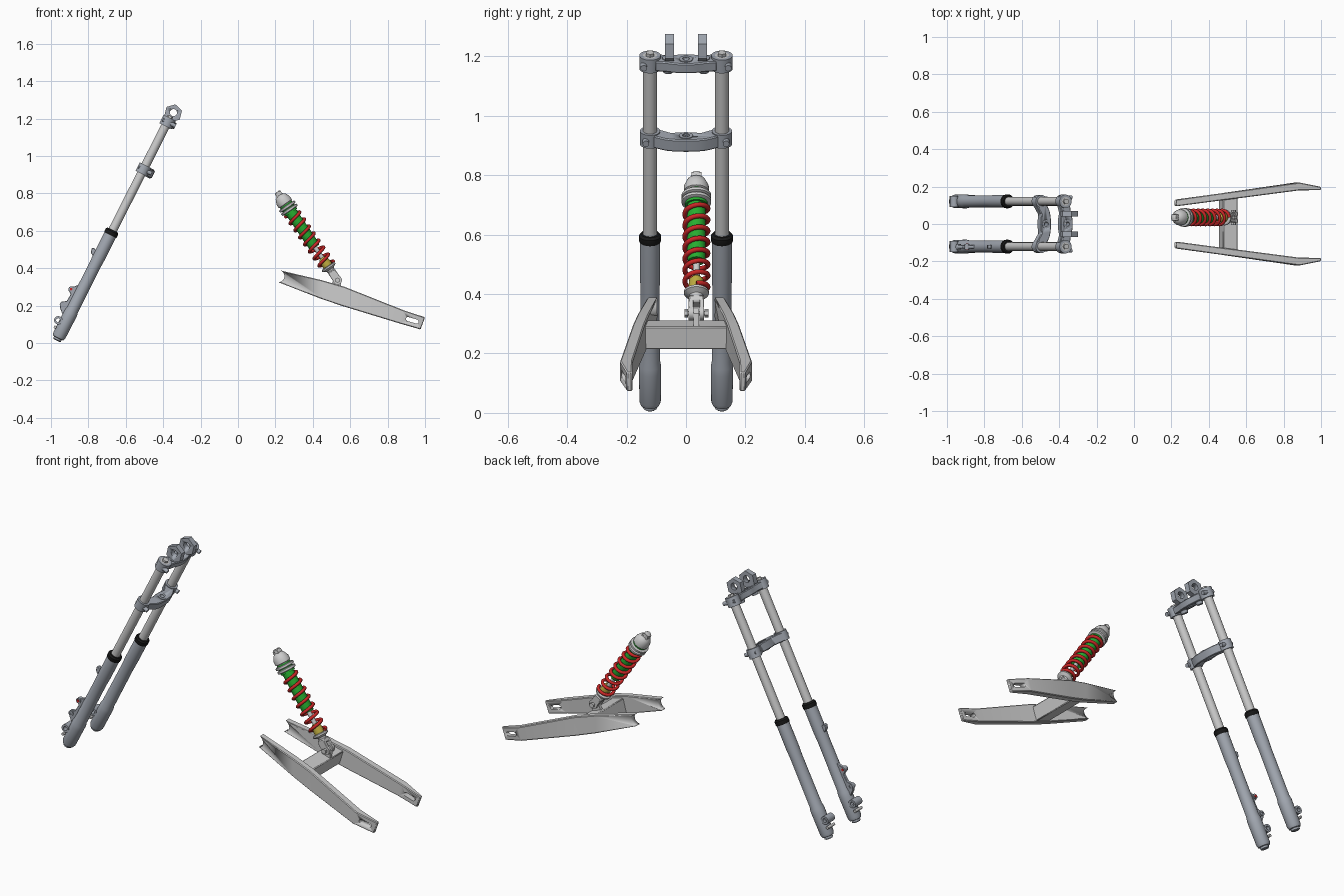
import bpy, bmesh
from math import sin, cos, pi, radians
from mathutils import Matrix, Vector

if "Cube" in bpy.data.objects:
    bpy.data.objects.remove(bpy.data.objects["Cube"])

I4 = Matrix.Identity(4)


def frame(origin, axis):
    """Local frame with z along axis and y kept as world y."""
    z = Vector(axis).normalized()
    y = Vector((0, 1, 0))
    return Matrix.Translation(origin) @ Matrix((y.cross(z), y, z)).transposed().to_4x4()


def material(name, col):
    m = bpy.data.materials.new(name)
    m.diffuse_color = (*col, 1)
    m.use_nodes = True
    m.node_tree.nodes["Principled BSDF"].inputs["Base Color"].default_value = m.diffuse_color
    return m


RED = material("red", (0.6, 0.02, 0.02))
GREEN = material("green", (0.02, 0.42, 0.03))
BLACK = material("black", (0.01, 0.01, 0.01))
YELLOW = material("yellow", (0.5, 0.4, 0.05))
ALLOY = material("blue_grey_alloy", (0.36, 0.39, 0.44))


def finish(name, bm, m, mat=None, bevel=0):
    bmesh.ops.recalc_face_normals(bm, faces=bm.faces)
    me = bpy.data.meshes.new(name)
    bm.to_mesh(me)
    bm.free()
    me.transform(m)
    for p in me.polygons:
        p.use_smooth = True
    me.set_sharp_from_angle(angle=radians(32))
    ob = bpy.data.objects.new(name, me)
    bpy.context.collection.objects.link(ob)
    if mat:
        me.materials.append(mat)
    if bevel:
        b = ob.modifiers.new("bevel", 'BEVEL')
        b.width, b.segments, b.limit_method = bevel, 1, 'ANGLE'
    return ob


def lathe(name, prof, m, mat=None, n=32, closed=False):
    """Turn a (radius, height) profile about local z."""
    bm = bmesh.new()
    rings = [[bm.verts.new((r * cos(2 * pi * i / n), r * sin(2 * pi * i / n), z))
              for i in range(n)] for r, z in prof]
    pairs = list(zip(rings, rings[1:]))
    if closed:
        pairs.append((rings[-1], rings[0]))
    else:
        bm.faces.new(rings[0])
        bm.faces.new(rings[-1])
    for a, b in pairs:
        for i in range(n):
            j = (i + 1) % n
            bm.faces.new((a[i], a[j], b[j], b[i]))
    return finish(name, bm, m, mat)


def prism(name, pts, z0, z1, m, mat=None, bevel=0):
    """Extrude an (x, y) outline along local z."""
    bm = bmesh.new()
    f = bm.faces.new([bm.verts.new((x, y, z0)) for x, y in pts])
    top = bmesh.ops.extrude_face_region(bm, geom=[f])['geom']
    bmesh.ops.translate(bm, vec=(0, 0, z1 - z0),
                        verts=[v for v in top if isinstance(v, bmesh.types.BMVert)])
    return finish(name, bm, m, mat, bevel)


def at(m, x, y, z, ry=0, rx=0):
    return m @ Matrix.Translation((x, y, z)) @ Matrix.Rotation(ry, 4, 'Y') @ Matrix.Rotation(rx, 4, 'X')


def ring(ro, ri, h):
    return [(ro, -h), (ro, h), (ri, h), (ri, -h)]


def cut(ob, cutter):
    cutter.hide_render = True
    cutter.hide_viewport = True
    b = ob.modifiers.new("cut", 'BOOLEAN')
    b.operation, b.object, b.solver = 'DIFFERENCE', cutter, 'EXACT'


# ---------- front fork ----------
F = frame((-0.969, 0, 0.013), (0.452, 0, 0.892))
side = radians(-90)      # turns local z to world y
for s, tag in ((-1, "right"), (1, "left")):
    L = at(F, 0, s * 0.121, 0)
    lathe(f"fork_lower_leg_{tag}",
          [(0.018, 0), (0.023, 0.004), (0.023, 0.014), (0.031, 0.016), (0.036, 0.03), (0.037, 0.14),
           (0.037, 0.165), (0.033, 0.185), (0.032, 0.45), (0.034, 0.5), (0.034, 0.635)], L, ALLOY)
    lathe(f"fork_seal_{tag}", [(0.035, 0.632), (0.037, 0.636), (0.037, 0.654), (0.031, 0.662)], L, BLACK)
    lathe(f"fork_upper_tube_{tag}", [(0.0235, 0.62), (0.0235, 1.335)], L)
    lathe(f"fork_cap_{tag}", [(0.016, 1.334), (0.016, 1.346)], L, n=6)
    # axle carrier on the leading side
    lathe(f"axle_lug_{tag}", ring(0.022, 0.011, 0.03), at(L, -0.042, 0, 0.1, 0, side), ALLOY, 24, True)
    lathe(f"axle_pinch_bolt_{tag}", [(0.008, -0.03), (0.008, 0.03)], at(L, -0.04, 0, 0.06, 0, side), None, 12)
    # clamp bosses of the two yokes
    lathe(f"upper_clamp_boss_{tag}", ring(0.036, 0.0235, 0.025), at(L, 0, 0, 1.31), ALLOY, 32, True)
    lathe(f"lower_clamp_boss_{tag}", ring(0.034, 0.0235, 0.025), at(L, 0, 0, 1.025), ALLOY, 32, True)
    for lz, y in ((1.31, 0.142), (1.025, 0.135)):
        lathe(f"clamp_pinch_bolt_{tag}", [(0.011, -0.036), (0.011, 0.04)],
              at(F, 0.008, s * y, lz, pi / 2), ALLOY, 16)
    # handlebar clamp with post
    bar = lathe(f"handlebar_clamp_{tag}", [(0.049, -0.015), (0.049, 0.015)],
                at(F, 0.006, s * 0.055, 1.365, 0.3, side), ALLOY, 6)
    cut(bar, lathe("bar_hole_cutter", [(0.019, -0.05), (0.019, 0.05)],
                   at(F, 0.006, s * 0.055, 1.369, 0, side), None, 24))
    lathe(f"handlebar_post_{tag}", [(0.016, 1.275), (0.02, 1.285), (0.02, 1.33)],
          at(F, 0.006, s * 0.06, 0), ALLOY, 20)

# brake and guard brackets on the right leg
B = at(F, 0, -0.121, 0, 0, radians(90))     # outline x, z
prism("brake_bracket", [(-0.025, 0.13), (-0.06, 0.16), (-0.074, 0.18), (-0.072, 0.197), (-0.048, 0.212),
                        (-0.045, 0.255), (-0.066, 0.268), (-0.068, 0.288), (-0.05, 0.297), (-0.02, 0.33)],
      -0.009, 0.009, B, ALLOY, 0.002)
for lx, lz in ((-0.06, 0.186), (-0.056, 0.28)):
    lathe("brake_bracket_boss", ring(0.014, 0.007, 0.014), at(F, lx, -0.121, lz, 0, side), ALLOY, 20, True)
lathe("red_reflector", [(0.007, -0.017), (0.007, 0.017)], at(F, -0.056, -0.121, 0.28, 0, side), RED, 16)
prism("hose_guide", [(-0.025, 0.485), (-0.05, 0.502), (-0.056, 0.525), (-0.046, 0.532), (-0.025, 0.522)],
      -0.01, 0.01, B, ALLOY, 0.002)


def yoke(name, half, z0, z1, stem_x):
    """Symmetric plate with a steering stem hole and collar."""
    ob = prism(name, half + [(x, -y) for x, y in reversed(half)], z0, z1, F, ALLOY, 0.004)
    stem = at(F, stem_x, 0, (z0 + z1) / 2)
    cut(ob, lathe(name + "_stem_cutter", [(0.012, -0.1), (0.012, 0.1)], stem, None, 24))
    lathe(name + "_stem_collar", ring(0.023, 0.012, (z1 - z0) / 2 + 0.003), stem, ALLOY, 24, True)


yoke("upper_yoke", [(-0.026, 0.02), (-0.018, 0.06), (-0.03, 0.1), (0.032, 0.105),
                    (0.036, 0.07), (0.044, 0.04), (0.048, 0.02)], 1.29, 1.327, 0.014)
yoke("lower_yoke", [(0.0, 0.02), (0.004, 0.05), (-0.03, 0.105), (0.028, 0.115),
                    (0.052, 0.07), (0.058, 0.045), (0.06, 0.02)], 1.0, 1.046, 0.03)

# ---------- rear shock (local z runs down the shock) ----------
S = frame((0.222, 0.035, 0.79), (0.563, 0, -0.826))
lathe("shock_top_mount", [(0.010, -0.022), (0.017, -0.018), (0.018, 0.0), (0.03, 0.008), (0.036, 0.02),
                          (0.042, 0.034), (0.042, 0.055), (0.036, 0.058), (0.036, 0.066)], S)
lathe("shock_top_eye", ring(0.018, 0.009, 0.017), at(S, 0, 0, -0.004, 0, side), None, 24, True)
for i, z in enumerate((0.074, 0.094)):
    lathe(f"preload_collar_{i + 1}", [(0.044, z - 0.008), (0.05, z - 0.005), (0.05, z + 0.005), (0.044, z + 0.008)], S)
lathe("preload_thread", [(0.038, 0.06), (0.038, 0.112)], S, GREEN)
lathe("shock_body", [(0.031, 0.1), (0.031, 0.325), (0.027, 0.338)], S, GREEN)
lathe("shock_rod", [(0.012, 0.33), (0.012, 0.49)], S)
lathe("bump_stop", [(0.016, 0.405), (0.024, 0.415), (0.027, 0.445), (0.027, 0.46)], S, YELLOW)
lathe("spring_seat", [(0.036, 0.458), (0.042, 0.462), (0.042, 0.47), (0.024, 0.48), (0.018, 0.5)], S)

# coil spring
cu = bpy.data.curves.new("shock_spring", 'CURVE')
cu.dimensions = '3D'
cu.bevel_depth, cu.bevel_resolution, cu.use_fill_caps = 0.0085, 3, True
turns, step = 7.5, 24
n = int(turns * step)
sp = cu.splines.new('POLY')
sp.points.add(n)
for i, p in enumerate(sp.points):
    a = 2 * pi * i / step
    p.co = (*(S @ Vector((0.039 * cos(a), 0.039 * sin(a), 0.112 + 0.342 * i / n))), 1)
cu.materials.append(RED)
bpy.context.collection.objects.link(bpy.data.objects.new("shock_spring", cu))

# lower clevis, bolt and mounting tab
box = lambda x0, x1, y0, y1: [(x0, y0), (x1, y0), (x1, y1), (x0, y1)]
prism("clevis_bridge", box(-0.022, 0.022, -0.026, 0.026), 0.49, 0.515, S, None, 0.005)
for s in (-1, 1):
    prism("clevis_cheek", box(-0.022, 0.022, s * 0.018 - 0.008, s * 0.018 + 0.008), 0.505, 0.55, S, None, 0.002)
    lathe("clevis_cheek_end", [(0.024, -0.008), (0.024, 0.008)], at(S, 0, s * 0.018, 0.55, 0, side), None, 24)
    lathe("clevis_bolt_head", [(0.014, -0.006), (0.014, 0.006)], at(S, 0, s * 0.034, 0.55, 0, side), None, 6)
lathe("clevis_bolt", [(0.007, -0.034), (0.007, 0.034)], at(S, 0, 0, 0.55, 0, side), None, 16)
prism("shock_tab", [(0.49, 0.29), (0.55, 0.28), (0.552, 0.335), (0.535, 0.352), (0.515, 0.348)],
      -0.009, 0.009, at(I4, 0, 0.035, 0, 0, radians(90)))

# ---------- swingarm ----------
# stations: x top, z top, x bottom, z bottom, inner y, outer y
ST = [(0.222, 0.389, 0.215, 0.325, 0.094, 0.13), (0.45, 0.335, 0.45, 0.234, 0.124, 0.162),
      (0.57, 0.3, 0.56, 0.197, 0.139, 0.178), (0.885, 0.175, 0.862, 0.105, 0.18, 0.222),
      (1.0, 0.137, 0.976, 0.072, 0.181, 0.199)]
for s, tag in ((-1, "right"), (1, "left")):
    bm = bmesh.new()
    rows = [[bm.verts.new(c) for c in ((xt, s * yi, zt), (xt, s * yo, zt), (xb, s * yo, zb), (xb, s * yi, zb))]
            for xt, zt, xb, zb, yi, yo in ST]
    for a, b in zip(rows, rows[1:]):
        for i in range(4):
            bm.faces.new((a[i], a[(i + 1) % 4], b[(i + 1) % 4], b[i]))
    bm.faces.new(rows[0])
    bm.faces.new(rows[-1])
    arm = finish(f"swingarm_beam_{tag}", bm, I4, None, 0.004)
    # pivot notch and axle slot
    cut(arm, lathe("pivot_notch_cutter", [(0.032, -0.1), (0.032, 0.1)],
                   at(I4, 0.216, s * 0.115, 0.357, 0, side), None, 32))
    slot = [(sx * 0.024 + 0.011 * cos(a), 0.011 * sin(a))
            for sx, a0 in ((1, -pi / 2), (-1, pi / 2)) for a in [a0 + pi * k / 8 for k in range(9)]]
    cut(arm, prism("axle_slot_cutter", slot, -0.1, 0.1,
                   at(I4, 0.932, s * 0.2, 0.121, radians(16), radians(90))))
prism("swingarm_crossbar", box(-0.04, 0.04, -0.042, 0.038), -0.14, 0.14,
      at(I4, 0.505, 0, 0.265, radians(17), radians(90)), None, 0.004)
